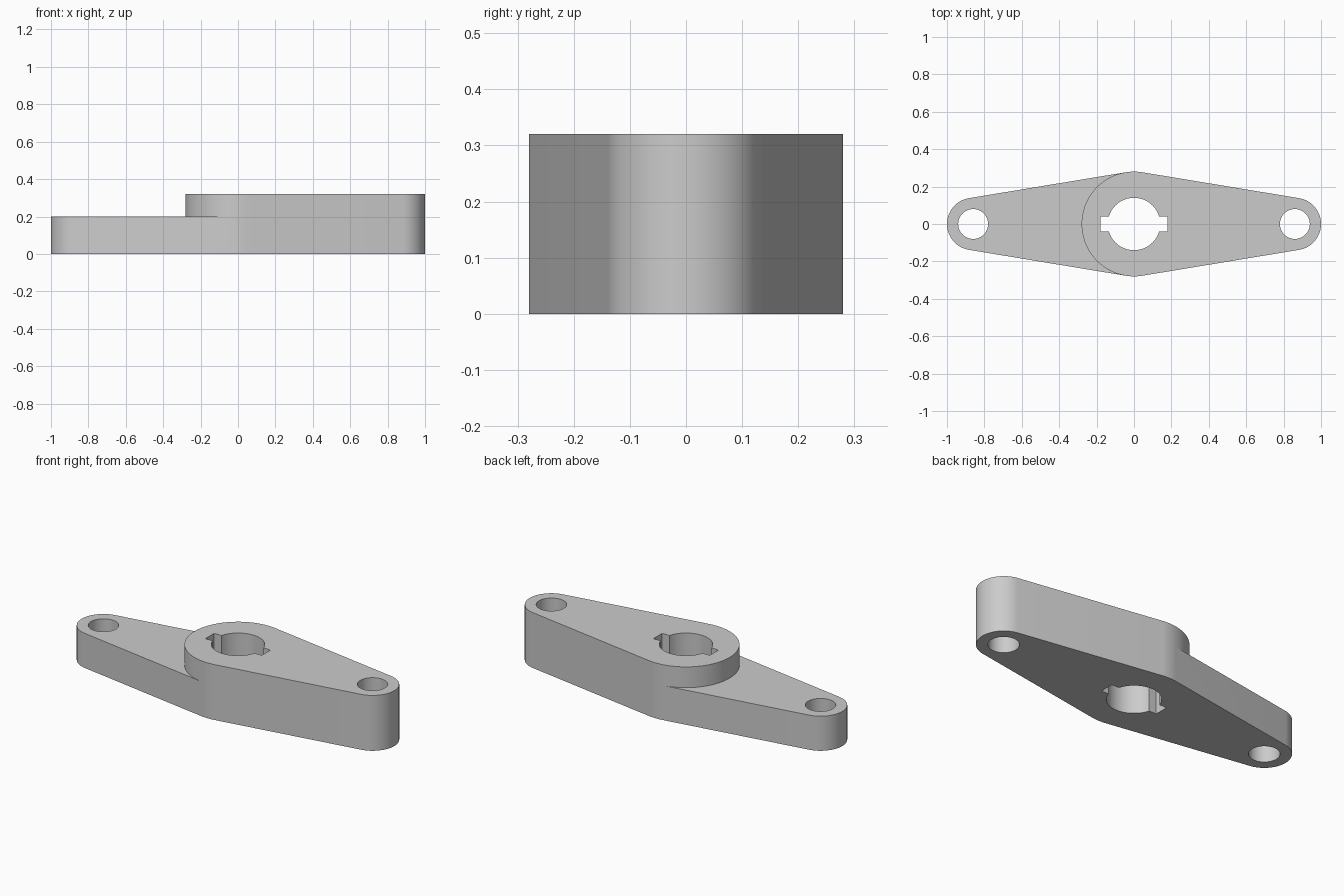
import bpy, bmesh
from math import sin, cos, acos, asin, pi, tau

if "Cube" in bpy.data.objects:
    bpy.data.objects.remove(bpy.data.objects["Cube"])

HUB_R, END_R, END_X = 0.28, 0.14, 0.86
BORE_R, HOLE_R, KEY_X, KEY_Y = 0.14, 0.08, 0.18, 0.04
LOW, HIGH = 0.20, 0.32
TANGENT = acos((HUB_R - END_R) / END_X)  # where the straight sides touch the arcs


def arc(cx, r, start, end, n):
    return [(cx + r * cos(start + (end - start) * i / n),
             r * sin(start + (end - start) * i / n)) for i in range(n + 1)]


def pairs(points, closed=True):
    ends = points[1:] + points[:1] if closed else points[1:]
    return list(zip(points, ends))


bm = bmesh.new()


def wall(points, levels, closed=True):
    for z0, z1 in zip(levels, levels[1:]):
        for a, b in pairs(points, closed):
            bm.faces.new([bm.verts.new(p) for p in
                          ((*a, z0), (*b, z0), (*b, z1), (*a, z1))])


def cap(loops, z):
    edges = []
    for loop in loops:
        verts = [bm.verts.new((*p, z)) for p in loop]
        edges += [bm.edges.new(e) for e in pairs(verts)]
    bmesh.ops.triangle_fill(bm, edges=edges, use_beauty=True, normal=(0, 0, 1))


# Outline pieces, counter-clockwise
right_end = arc(END_X, END_R, -TANGENT, TANGENT, 32)
left_end = arc(-END_X, END_R, pi - TANGENT, pi + TANGENT, 32)
hub_back = arc(0, HUB_R, TANGENT, pi - TANGENT, 8)
hub_front = arc(0, HUB_R, pi + TANGENT, tau - TANGENT, 8)
hub_left = arc(0, HUB_R, pi - TANGENT, pi + TANGENT, 48)

# Openings: two bolt holes and a bore with opposed keyways
holes = {s: arc(s * END_X, HOLE_R, 0, tau, 48)[:-1] for s in (-1, 1)}
k = asin(KEY_Y / BORE_R)
bore = (arc(0, BORE_R, k, pi - k, 32) + [(-KEY_X, KEY_Y), (-KEY_X, -KEY_Y)]
        + arc(0, BORE_R, pi + k, tau - k, 32) + [(KEY_X, -KEY_Y), (KEY_X, KEY_Y)])

# Flat faces: underside, raised hub and arm, lower arm
cap([right_end + hub_back + left_end + hub_front, bore, holes[-1], holes[1]], 0)
cap([right_end + hub_back + hub_left[1:-1] + hub_front, bore, holes[1]], HIGH)
cap([left_end + hub_left[::-1], holes[-1]], LOW)

# Upright faces
wall(hub_front + right_end + hub_back, (0, LOW, HIGH), closed=False)
wall(hub_back[-1:] + left_end + hub_front[:1], (0, LOW), closed=False)
wall(hub_left, (LOW, HIGH), closed=False)
wall(bore, (0, HIGH))
wall(holes[1], (0, HIGH))
wall(holes[-1], (0, LOW))

bmesh.ops.remove_doubles(bm, verts=bm.verts[:], dist=1e-5)
bmesh.ops.recalc_face_normals(bm, faces=bm.faces[:])
mesh = bpy.data.meshes.new("stepped_lever")
bm.to_mesh(mesh)
bm.free()

lever = bpy.data.objects.new("stepped_lever", mesh)
bpy.context.collection.objects.link(lever)

# Plain grey metal
grey = bpy.data.materials.new("light_grey")
grey.use_nodes = True
color = (0.6, 0.6, 0.6, 1)
grey.diffuse_color = color
grey.node_tree.nodes["Principled BSDF"].inputs["Base Color"].default_value = color
mesh.materials.append(grey)

bpy.ops.object.select_all(action='DESELECT')
lever.select_set(True)
bpy.context.view_layer.objects.active = lever
bpy.ops.object.shade_smooth_by_angle(angle=pi / 6)
